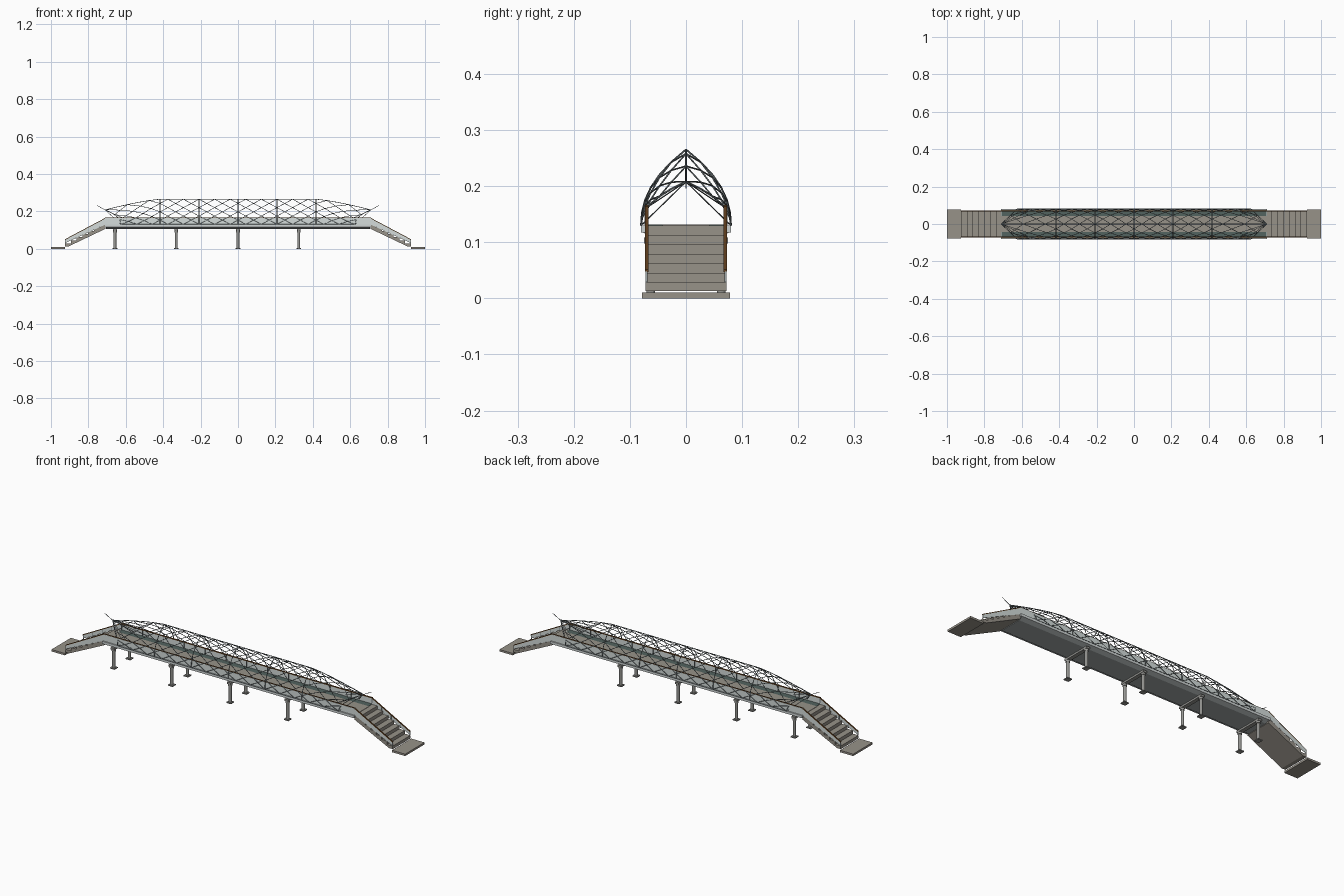
import bpy, bmesh, math
from mathutils import Vector, Matrix

if "Cube" in bpy.data.objects:
    bpy.data.objects.remove(bpy.data.objects["Cube"])


def mat(name, col):
    m = bpy.data.materials.new(name)
    m.diffuse_color = (*col, 1)
    m.use_nodes = True
    m.node_tree.nodes["Principled BSDF"].inputs["Base Color"].default_value = m.diffuse_color
    return m


STEEL = mat("steel_blue_grey", (0.17, 0.20, 0.21))
STONE = mat("taupe_stone", (0.31, 0.288, 0.25))
WOOD = mat("brown_wood", (0.125, 0.053, 0.014))
GLASS = mat("pale_glass", (0.66, 0.72, 0.71))
CONCRETE = mat("pale_concrete", (0.62, 0.66, 0.66))
UNDER = mat("grey_underside", (0.37, 0.40, 0.40))
TEAL = mat("dark_teal", (0.085, 0.125, 0.115))
PIER = mat("pier_grey", (0.30, 0.30, 0.285))


def finish(bm, name, material):
    bmesh.ops.recalc_face_normals(bm, faces=bm.faces)
    me = bpy.data.meshes.new(name)
    bm.to_mesh(me)
    bm.free()
    me.materials.append(material)
    ob = bpy.data.objects.new(name, me)
    bpy.context.collection.objects.link(ob)
    return ob


def add_box(bm, x0, x1, y0, y1, z0, z1):
    m = Matrix.Translation(((x0 + x1) / 2, (y0 + y1) / 2, (z0 + z1) / 2))
    bmesh.ops.create_cube(bm, size=1, matrix=m @ Matrix.Diagonal((x1 - x0, y1 - y0, z1 - z0, 1)))


def add_bar(bm, a, b, r, sides=5):
    a, b = Vector(a), Vector(b)
    d = b - a
    m = Matrix.Translation((a + b) / 2) @ d.to_track_quat('Z', 'Y').to_matrix().to_4x4()
    bmesh.ops.create_cone(bm, cap_ends=True, segments=sides, radius1=r, radius2=r, depth=d.length, matrix=m)


def boxes(name, material, *dims):
    bm = bmesh.new()
    for d in dims:
        add_box(bm, *d)
    return finish(bm, name, material)


def add_prism(bm, pts, axis, lo, hi):
    # extrude a closed 2D outline along x (points y,z) or y (points x,z)
    co = (lambda p, t: (t, p[0], p[1])) if axis == 'x' else (lambda p, t: (p[0], t, p[1]))
    va = [bm.verts.new(co(p, lo)) for p in pts]
    vb = [bm.verts.new(co(p, hi)) for p in pts]
    bm.faces.new(va)
    bm.faces.new(vb[::-1])
    n = len(pts)
    for i in range(n):
        bm.faces.new((va[i], va[(i + 1) % n], vb[(i + 1) % n], vb[i]))


def prism(name, material, pts, axis, lo, hi):
    bm = bmesh.new()
    add_prism(bm, pts, axis, lo, hi)
    return finish(bm, name, material)


# deck: pale slab, tapered girder below, walking surface and side gutters
boxes("deck_slab", CONCRETE, (-0.712, 0.712, -0.08, 0.08, 0.117, 0.13))
prism("deck_girder", UNDER, [(-0.076, 0.117), (0.076, 0.117), (0.058, 0.107), (-0.058, 0.107)], 'x', -0.705, 0.705)
boxes("deck_paving", STONE, (-0.712, 0.712, -0.042, 0.042, 0.13, 0.1315))
boxes("deck_gutter", TEAL, *[(-0.708, 0.708, *sorted((s * 0.042, s * 0.072)), 0.13, 0.1315) for s in (-1, 1)])

# parapet: glass panes, posts and wooden handrails
boxes("parapet_glass", GLASS, *[(-0.71, 0.71, s * 0.073 - 0.001, s * 0.073 + 0.001, 0.13, 0.164) for s in (-1, 1)])
boxes("parapet_posts", STEEL, *[(x - 0.0015, x + 0.0015, s * 0.07 - 0.0015, s * 0.07 + 0.0015, 0.13, 0.163)
                                for s in (-1, 1) for x in [-0.708 + i * 0.118 for i in range(13)]])
boxes("deck_handrail", WOOD, *[(-0.712, 0.712, s * 0.07 - 0.003, s * 0.07 + 0.003, 0.162, 0.166) for s in (-1, 1)])

# stairs at both ends
STEPS, X0, X1 = 7, 0.708, 0.925
run, rise = (X1 - X0) / STEPS, 0.0169
for e, side in ((-1, "left"), (1, "right")):
    outline = []
    for i in range(STEPS):
        z = 0.13 - i * rise
        outline += [(e * (X0 + i * run), z), (e * (X0 + (i + 1) * run), z)]
    outline += [(e * X1, 0.013), (e * (X1 - 0.02), 0.013), (e * X0, 0.107)]
    prism(side + "_stair_flight", STONE, outline, 'y', -0.072, 0.072)
    bm_g, bm_r, bm_p = bmesh.new(), bmesh.new(), bmesh.new()
    for s in (-1, 1):
        y = s * 0.0715
        add_prism(bm_g, [(e * X0, 0.164), (e * X1, 0.049), (e * X1, 0.03), (e * X0, 0.13)], 'y', y - 0.001, y + 0.001)
        y = s * 0.07
        add_prism(bm_r, [(e * X0, 0.166), (e * X1, 0.051), (e * X1, 0.047), (e * X0, 0.162)], 'y', y - 0.003, y + 0.003)
        for i in range(5):
            x = X0 + 0.002 + i * (X1 - X0 - 0.004) / 4
            zt = 0.164 - (x - X0) / (X1 - X0) * 0.115
            add_box(bm_p, e * x - 0.0012, e * x + 0.0012, y - 0.0012, y + 0.0012, zt - 0.025, zt)
    finish(bm_g, side + "_stair_glass", GLASS)
    finish(bm_r, side + "_stair_handrail", WOOD)
    finish(bm_p, side + "_stair_posts", STEEL)
    boxes(side + "_landing_plate", STONE, (*sorted((e * 0.925, e * 1.0)), -0.078, 0.078, 0, 0.01))

# piers: base plates, round posts, cross beam
bm = bmesh.new()
for x in (-0.658, -0.33, 0, 0.325):
    for s in (-1, 1):
        y = s * 0.063
        add_box(bm, x - 0.013, x + 0.013, y - 0.013, y + 0.013, 0, 0.005)
        add_bar(bm, (x, y, 0.005), (x, y, 0.1), 0.0075, 12)
        add_bar(bm, (x, y, 0.088), (x, y, 0.098), 0.01, 12)
    add_box(bm, x - 0.01, x + 0.01, -0.075, 0.075, 0.098, 0.108)
finish(bm, "piers", PIER)

# lattice canopy: pointed-arch surface with overhanging ends
LEVELS, CELLS, HALF, BOW = 6, 30, 0.625, 2.2


def canopy(x0, s, side):
    f = max(0, (abs(x0) - 0.417) / 0.208)
    x = x0 + math.copysign(0.085 * s ** BOW * f, x0)
    ridge = 0.265 - 0.057 * f ** 1.3
    return Vector((x, side * 0.08 * (1 - s ** BOW), 0.13 + (ridge - 0.13) * s))


def node(j, k, side):
    return canopy(-HALF + j * 2 * HALF / CELLS, k / LEVELS, side)


diag, ribs = bmesh.new(), bmesh.new()
for side in (-1, 1):
    for j in range(CELLS + 1):
        for k in range(LEVELS):
            if (j + k) % 2 == 0:
                for dj in (-1, 1):
                    if 0 <= j + dj <= CELLS:
                        add_bar(diag, node(j, k, side), node(j + dj, k + 1, side), 0.0015)
            elif 0 < j < CELLS:
                # the node on the next level also sends diagonals downwards
                for dj in (-1, 1):
                    if k == 0 and 0 <= j + dj <= CELLS:
                        add_bar(diag, node(j, 1, side), node(j + dj, 0, side), 0.0014)
            # arched ribs at every fifth line and at the ends
            if j % 5 == 0:
                add_bar(ribs, node(j, k, side), node(j, k + 1, side), 0.0018)
        if j < CELLS:
            add_bar(ribs, node(j, 0, side), node(j + 1, 0, side), 0.0018)
            if side > 0:
                add_bar(ribs, node(j, LEVELS, 1), node(j + 1, LEVELS, 1), 0.0018)
    # fan struts and spike at each tip
    for e in (-1, 1):
        tip = Vector((e * 0.71, 0, 0.208))
        for x in (0.625, 0.54):
            add_bar(ribs, tip, canopy(e * x, 0, side), 0.0012)
        add_bar(ribs, tip, canopy(e * 0.6, 0.35, side), 0.0012)
        if side > 0:
            add_bar(ribs, (e * 0.69, 0, 0.197), (e * 0.755, 0, 0.232), 0.0014)
finish(diag, "canopy_lattice", STEEL)
finish(ribs, "canopy_ribs", STEEL)
